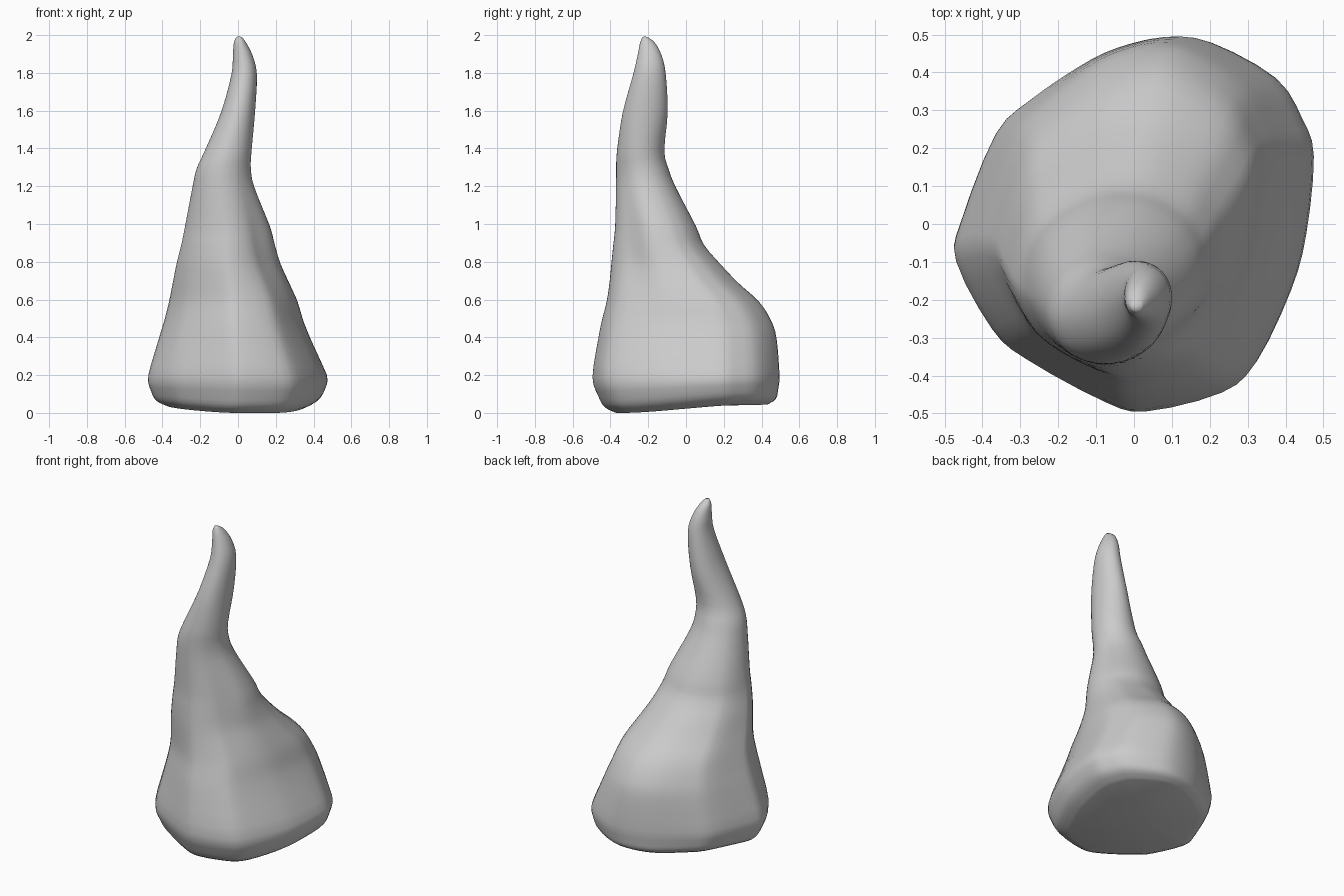
import bpy, bmesh, math

if "Cube" in bpy.data.objects:
    bpy.data.objects.remove(bpy.data.objects["Cube"])

# Height stations: z, x min, x max, y min, y max
STATIONS = [
    (0.01, -0.37, 0.36, -0.37, 0.43), (0.04, -0.43, 0.425, -0.43, 0.475),
    (0.10, -0.46, 0.46, -0.465, 0.488), (0.20, -0.475, 0.47, -0.495, 0.495),
    (0.40, -0.42, 0.385, -0.465, 0.48), (0.50, -0.39, 0.345, -0.445, 0.45),
    (0.60, -0.365, 0.315, -0.42, 0.385), (0.70, -0.345, 0.27, -0.405, 0.275),
    (0.80, -0.325, 0.225, -0.395, 0.18), (0.90, -0.30, 0.195, -0.385, 0.095),
    (1.00, -0.28, 0.168, -0.375, 0.052), (1.20, -0.242, 0.088, -0.37, -0.052),
    (1.30, -0.22, 0.068, -0.37, -0.092), (1.40, -0.175, 0.072, -0.365, -0.115),
    (1.60, -0.09, 0.09, -0.335, -0.097), (1.80, -0.035, 0.10, -0.28, -0.107),
    (1.90, -0.027, 0.078, -0.257, -0.128), (1.97, -0.022, 0.043, -0.243, -0.165),
    (2.00, -0.008, 0.02, -0.23, -0.205)]

# Rounded, slightly angular outline of the wide base, seen from above
OUTLINE = [
    (0.47, 0.18), (0.44, 0.28), (0.37, 0.39), (0.20, 0.485), (0.08, 0.5),
    (-0.05, 0.47), (-0.15, 0.42), (-0.28, 0.33), (-0.37, 0.24), (-0.46, 0.01),
    (-0.475, -0.1), (-0.38, -0.28), (-0.29, -0.36), (-0.08, -0.475), (0.03, -0.5),
    (0.23, -0.45), (0.32, -0.37), (0.41, -0.18), (0.45, -0.03)]


def spline(p, t):
    return [0.5 * (2 * b + (c - a) * t + (2 * a - 5 * b + 4 * c - d) * t * t
                   + (3 * b - a - 3 * c + d) * t ** 3) for a, b, c, d in zip(*p)]


def smoothstep(a, b, v):
    v = min(1, max(0, (v - a) / (b - a)))
    return v * v * (3 - 2 * v)


# Refine outline and stations
n = len(OUTLINE)
outline = [spline([OUTLINE[(i + k) % n] for k in (-1, 0, 1, 2)], t)
           for i in range(n) for t in (0, 1 / 3, 2 / 3)]
m = len(STATIONS)
rings = [spline([STATIONS[min(m - 1, max(0, i + k))] for k in (-1, 0, 1, 2)], t)
         for i in range(m - 1) for t in (0, 1 / 3, 2 / 3)] + [STATIONS[-1]]

bm = bmesh.new()


def add_ring(z, x0, x1, y0, y1):
    round_up = smoothstep(0.5, 1.2, z)
    pts = []
    for ox, oy in outline:
        u, v = ox / 0.475, oy / 0.5
        r, a = math.hypot(u, v), math.atan2(v, u)
        r += (1 - r) * round_up
        # shallow hollow down the front right flank
        d = math.remainder(a + 0.75, math.tau)
        r *= 1 - 0.13 * math.exp(-(d / 0.45) ** 2) * math.exp(-((z - 0.9) / 0.28) ** 2)
        pts.append((r * math.cos(a), r * math.sin(a)))
    us, vs = [p[0] for p in pts], [p[1] for p in pts]
    out = []
    for u, v in pts:
        x = x0 + (x1 - x0) * (u - min(us)) / (max(us) - min(us))
        y = y0 + (y1 - y0) * (v - min(vs)) / (max(vs) - min(vs))
        # underside lifts towards the back and the sides
        lift = 0.045 * smoothstep(-0.35, 0.5, y) + 0.02 * smoothstep(0.1, 0.5, abs(x - 0.1))
        out.append(bm.verts.new((x, y, z + lift * (1 - smoothstep(0, 0.3, z)))))
    return out


# Loft, slightly hollow underside and tip
loops = [add_ring(*r) for r in rings]
for lo, hi in zip(loops, loops[1:]):
    for i in range(len(lo)):
        j = (i + 1) % len(lo)
        bm.faces.new((lo[i], lo[j], hi[j], hi[i]))
for loop, c in ((loops[0], (0, 0.03, 0.045)), (loops[-1], (0.006, -0.218, 2.003))):
    centre = bm.verts.new(c)
    for i in range(len(loop)):
        bm.faces.new((loop[i], loop[(i + 1) % len(loop)], centre))
bmesh.ops.recalc_face_normals(bm, faces=bm.faces)
low = min(v.co.z for v in bm.verts)
bmesh.ops.translate(bm, verts=bm.verts, vec=(0, 0, -low))

mesh = bpy.data.meshes.new("curved_horn")
bm.to_mesh(mesh)
bm.free()
mesh.polygons.foreach_set("use_smooth", [True] * len(mesh.polygons))
horn = bpy.data.objects.new("curved_horn", mesh)
bpy.context.collection.objects.link(horn)
